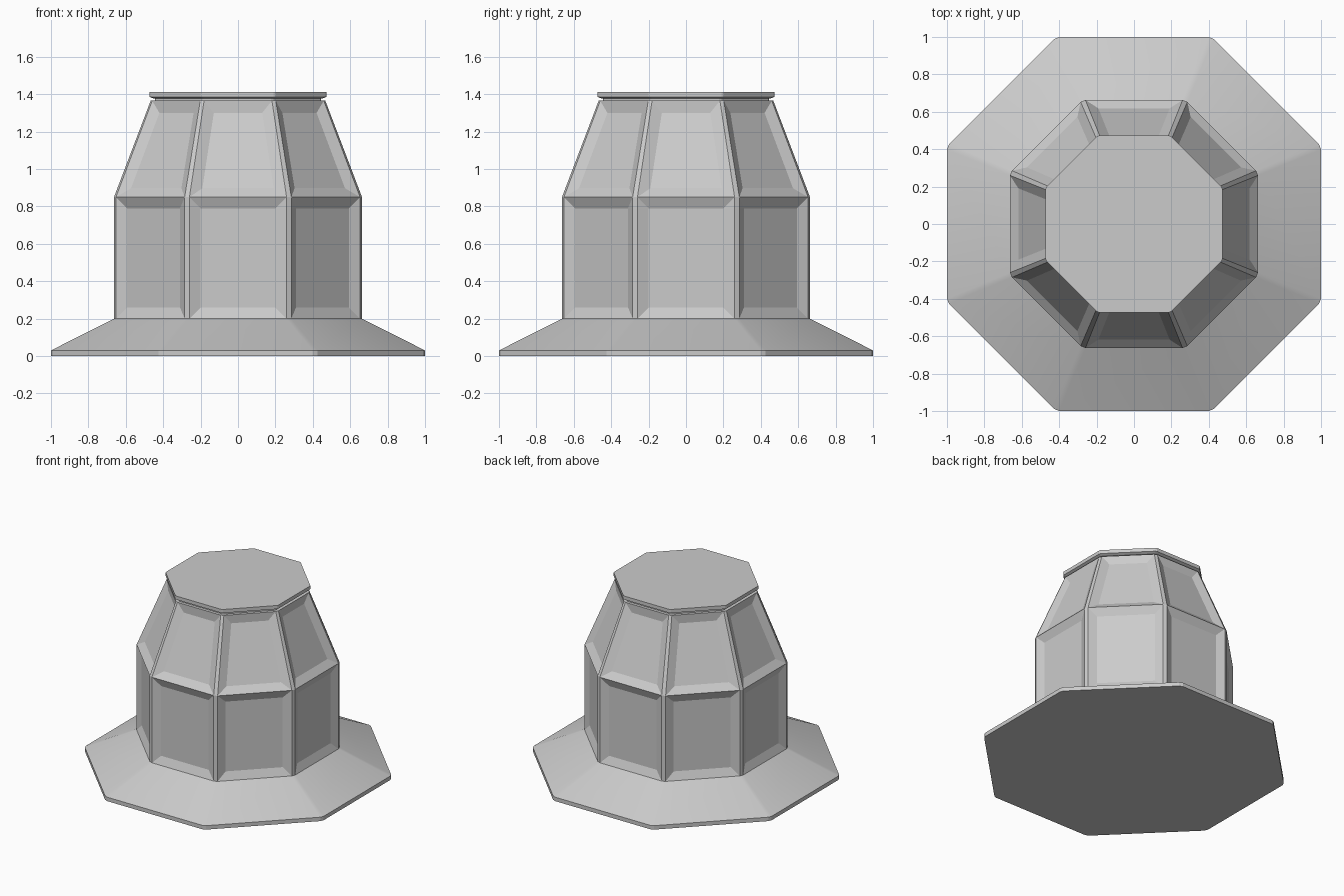
import bpy, bmesh
from math import pi, tan, radians
from mathutils import Matrix, Vector

if "Cube" in bpy.data.objects:
    bpy.data.objects.remove(bpy.data.objects["Cube"])


def octagon(apothem, cut, z):
    """Octagon with flats on the axes and each corner chamfered by cut."""
    half = apothem * tan(pi / 8) - cut
    pts = []
    for i in range(8):
        turn = Matrix.Rotation(i * pi / 4, 3, 'Z')
        pts += [turn @ Vector((apothem, s * half, z)) for s in (-1, 1)]
    return pts


def loft(name, rings, panel=None):
    """Skin chamfered octagons; panel = (border, depth) sinks the wide faces."""
    bm = bmesh.new()
    loops = [[bm.verts.new(p) for p in octagon(*r)] for r in rings]
    wide = []
    for a, b in zip(loops, loops[1:]):
        for i in range(16):
            j = (i + 1) % 16
            f = bm.faces.new((a[i], a[j], b[j], b[i]))
            if i % 2 == 0:
                wide.append(f)
    bm.faces.new(loops[0][::-1])
    bm.faces.new(loops[-1])
    bm.normal_update()
    if panel:
        bmesh.ops.inset_individual(bm, faces=wide, thickness=panel[0],
                                   depth=-panel[1], use_even_offset=True)
    mesh = bpy.data.meshes.new(name)
    bm.to_mesh(mesh)
    bm.free()
    obj = bpy.data.objects.new(name, mesh)
    bpy.context.collection.objects.link(obj)
    return obj


# Flared foot, softly shaded across its slopes
base = loft("base_flange", [(1.0, 0.015, 0), (1.0, 0.015, 0.03), (0.663, 0.015, 0.2)])
bpy.context.view_layer.objects.active = base
base.select_set(True)
bpy.ops.object.shade_smooth_by_angle(angle=radians(22))

# Straight wall and tapered shoulder with sunken panels between ribs
loft("panelled_body", [(0.663, 0.015, 0.2), (0.663, 0.015, 0.85), (0.467, 0.012, 1.365)],
     panel=(0.06, 0.025))

# Recessed neck under the flat lid
loft("neck", [(0.445, 0.008, 1.36), (0.445, 0.008, 1.385)])
loft("lid", [(0.455, 0.006, 1.378), (0.472, 0.006, 1.386), (0.472, 0.006, 1.413)])
